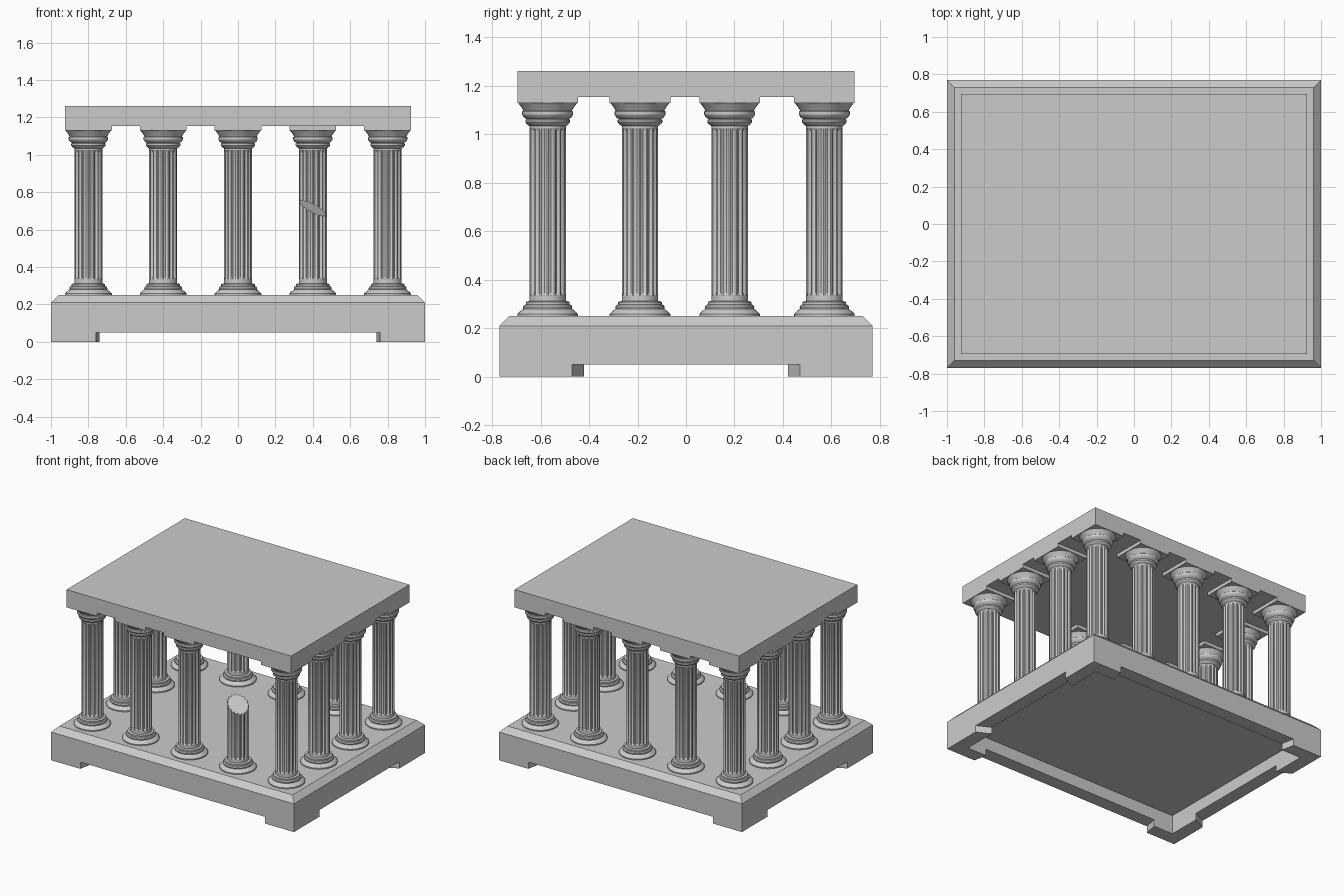
import bpy, bmesh, math
from mathutils import Vector

if "Cube" in bpy.data.objects:
    bpy.data.objects.remove(bpy.data.objects["Cube"])


def finish(bm, name, smooth=False):
    bmesh.ops.recalc_face_normals(bm, faces=bm.faces)
    me = bpy.data.meshes.new(name)
    bm.to_mesh(me)
    bm.free()
    ob = bpy.data.objects.new(name, me)
    bpy.context.collection.objects.link(ob)
    if smooth:
        bpy.ops.object.select_all(action='DESELECT')
        ob.select_set(True)
        bpy.context.view_layer.objects.active = ob
        bpy.ops.object.shade_smooth_by_angle(angle=math.radians(30))
    return ob


def loft(bm, rings):
    """Closed skin through rings of points, capped at both ends."""
    vs = [[bm.verts.new(p) for p in r] for r in rings]
    n = len(vs[0])
    for a, b in zip(vs, vs[1:]):
        for i in range(n):
            j = (i + 1) % n
            bm.faces.new((a[i], a[j], b[j], b[i]))
    bm.faces.new(vs[0])
    bm.faces.new(vs[-1])


def rect(x, y, z, cx=0, cy=0):
    return [(cx + sx * x, cy + sy * y, z) for sx, sy in ((-1, -1), (1, -1), (1, 1), (-1, 1))]


def circle(r, z, n=32):
    return [(r * math.cos(2 * math.pi * i / n), r * math.sin(2 * math.pi * i / n), z) for i in range(n)]


FLUTES, STEPS = 16, 5


def fluted(r, z, depth):
    pts = []
    for i in range(FLUTES * STEPS):
        t = (i % STEPS) / (STEPS - 1) if STEPS > 1 else 0
        # ridge at both ends of each flute, scooped in the middle
        a = 2 * math.pi * (i // STEPS + 0.1 + 0.8 * t) / FLUTES
        rr = r - depth * math.sin(math.pi * t)
        pts.append((rr * math.cos(a), rr * math.sin(a), z))
    return pts


BASE = [(.125, .25), (.125, .258), (.118, .266), (.106, .276), (.100, .279), (.102, .287),
        (.098, .295), (.090, .298), (.090, .308), (.080, .312)]
CAPITAL = [(.076, 1.035), (.084, 1.040), (.092, 1.050), (.092, 1.060), (.086, 1.063), (.098, 1.070),
           (.105, 1.082), (.105, 1.094), (.100, 1.098), (.107, 1.110), (.122, 1.130)]


def column_mesh(broken=False):
    bm = bmesh.new()
    # fluted shaft
    loft(bm, [fluted(.075, .30, 0), fluted(.075, .335, 0), fluted(.075, .345, .009),
              fluted(.075, 1.015, .009), fluted(.075, 1.025, 0), fluted(.075, 1.05, 0)])
    if broken:
        # slanted break
        cut = bmesh.ops.bisect_plane(bm, geom=bm.verts[:] + bm.edges[:] + bm.faces[:],
                                     plane_co=Vector((0, 0, .715)),
                                     plane_no=Vector((.5, -.35, 1)).normalized(), clear_outer=True)
        edges = [e for e in cut['geom_cut'] if isinstance(e, bmesh.types.BMEdge)]
        bmesh.ops.contextual_create(bm, geom=edges)
    # moulded foot
    loft(bm, [circle(r, z) for r, z in BASE])
    if not broken:
        # moulded capital and square abacus
        loft(bm, [circle(r, z) for r, z in CAPITAL])
        loft(bm, [rect(.125, .125, 1.13), rect(.125, .125, 1.155)])
    return finish(bm, "broken_column" if broken else "column", smooth=True)


# plinth with chamfered top and hollow underside
bm = bmesh.new()
loft(bm, [rect(.90, .67, .14), rect(.90, .67, .05), rect(1, .77, .05),
          rect(1, .77, .21), rect(.96, .73, .25)])
finish(bm, "plinth")

# L-shaped corner feet
L = [(1, .77), (1, .47), (.90, .42), (.90, .67), (.74, .67), (.76, .77)]
bm = bmesh.new()
loft(bm, [[(x, y, z) for x, y in L] for z in (0, .05)])
feet = finish(bm, "corner_feet")
mirror = feet.modifiers.new("mirror", 'MIRROR')
mirror.use_axis = (True, True, False)

# roof slab
bm = bmesh.new()
loft(bm, [rect(.925, .696, 1.155), rect(.925, .696, 1.262)])
finish(bm, "roof_slab")

# columns around the perimeter, one of them snapped
whole = None
XS = (-.8, -.4, 0, .4, .8)
YS = (-.571, -.19, .18, .571)
for i, x in enumerate(XS):
    for j, y in enumerate(YS):
        if i not in (0, 4) and j not in (0, 3):
            continue
        if (i, j) == (3, 0):
            ob = column_mesh(broken=True)
        elif whole is None:
            ob = whole = column_mesh()
        else:
            ob = whole.copy()
            bpy.context.collection.objects.link(ob)
        ob.location = (x, y, 0)
